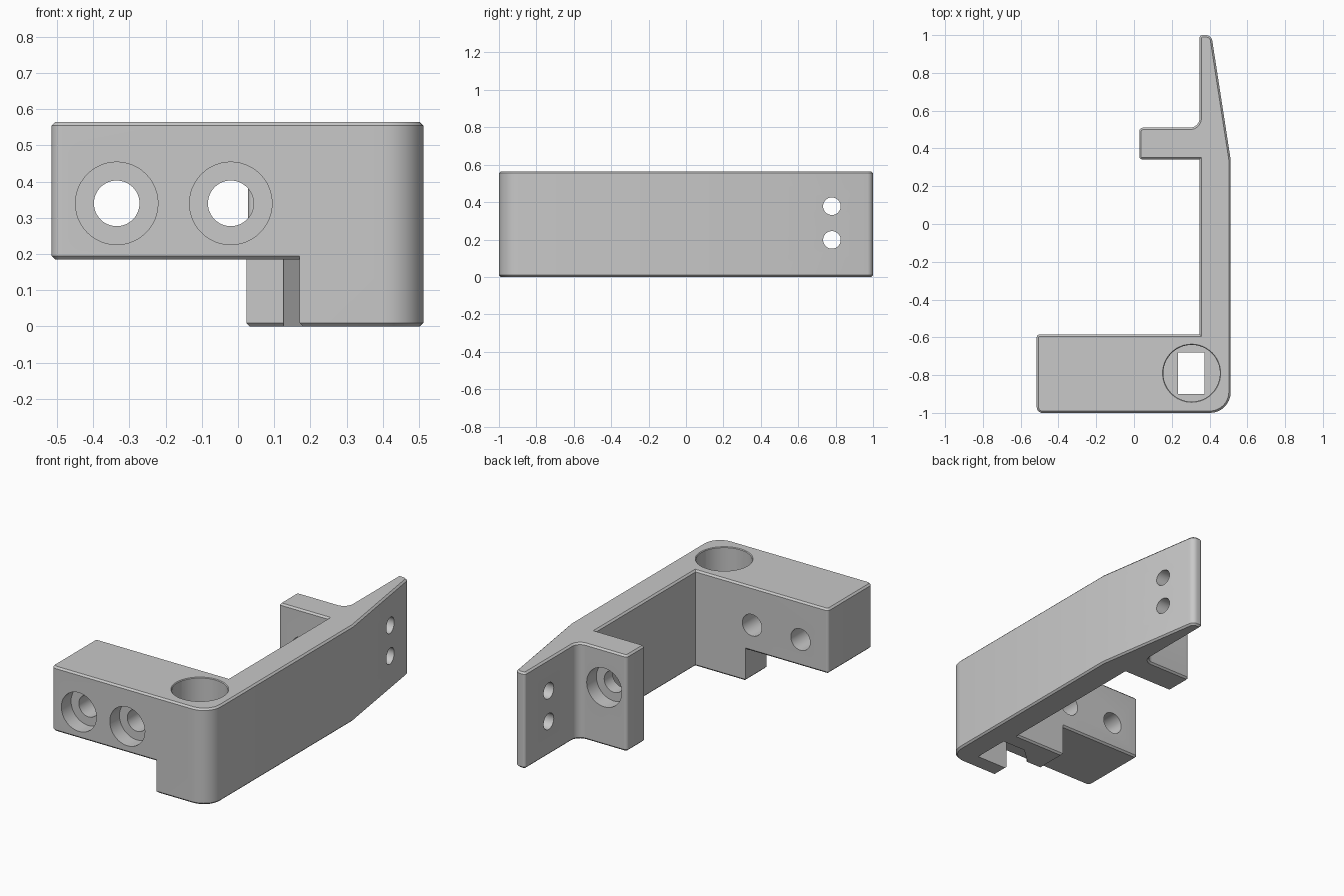
import bpy
import bmesh
from math import pi, tan
from mathutils import Matrix, Vector

if "Cube" in bpy.data.objects:
    bpy.data.objects.remove(bpy.data.objects["Cube"])

grey = bpy.data.materials.new("plain grey")
grey.use_nodes = True
colour = (0.58, 0.58, 0.58, 1)
grey.diffuse_color = colour
grey.node_tree.nodes["Principled BSDF"].inputs["Base Color"].default_value = colour

TOP = 0.565
UNDER = 0.185


def add_object(name, bm):
    bmesh.ops.recalc_face_normals(bm, faces=bm.faces)
    mesh = bpy.data.meshes.new(name)
    bm.to_mesh(mesh)
    bm.free()
    obj = bpy.data.objects.new(name, mesh)
    bpy.context.collection.objects.link(obj)
    mesh.materials.append(grey)
    return obj


def rounded(points, steps=8):
    """Outline from (x, y, radius) corners, with each corner filleted."""
    out = []
    for i, (x, y, r) in enumerate(points):
        p = Vector((x, y))
        if not r:
            out.append(p)
            continue
        a = (Vector(points[i - 1][:2]) - p).normalized()
        b = (Vector(points[(i + 1) % len(points)][:2]) - p).normalized()
        reach = r / tan(a.angle(b) / 2)
        centre = p + (a + b).normalized() * Vector((r, reach)).length
        start = (p + a * reach - centre).normalized()
        end = (p + b * reach - centre).normalized()
        for k in range(steps + 1):
            out.append(centre + start.slerp(end, k / steps).normalized() * r)
    return out


def prism(name, points, low, high, chamfer=0.0):
    bm = bmesh.new()
    base = bm.faces.new([bm.verts.new((p.x, p.y, low)) for p in rounded(points)])
    made = bmesh.ops.extrude_face_region(bm, geom=[base])["geom"]
    bmesh.ops.translate(bm, vec=(0, 0, high - low),
                        verts=[v for v in made if isinstance(v, bmesh.types.BMVert)])
    if base.is_valid and not any(len(e.link_faces) == 2 for e in base.edges):
        bm.faces.new([v for v in base.verts])
    bmesh.ops.recalc_face_normals(bm, faces=bm.faces)
    if chamfer:
        rims = [e for e in bm.edges if abs(e.verts[0].co.z - e.verts[1].co.z) < 1e-5]
        bmesh.ops.bevel(bm, geom=rims, offset=chamfer, segments=1, affect="EDGES")
    return add_object(name, bm)


def cylinder(name, centre, r1, r2, depth, axis="Z"):
    turn = {"X": Matrix.Rotation(pi / 2, 4, "Y"),
            "Y": Matrix.Rotation(pi / 2, 4, "X"), "Z": Matrix()}[axis]
    bm = bmesh.new()
    bmesh.ops.create_cone(bm, cap_ends=True, segments=48, radius1=r1, radius2=r2,
                          depth=depth, matrix=Matrix.Translation(centre) @ turn)
    return add_object(name, bm)


def combine(target, tool, operation):
    mod = target.modifiers.new(tool.name, "BOOLEAN")
    mod.object, mod.operation, mod.solver = tool, operation, "EXACT"
    bpy.context.view_layer.objects.active = target
    bpy.ops.object.modifier_apply(modifier=mod.name)
    bpy.data.objects.remove(tool)


def box(name, x0, x1, y0, y1, low, high):
    return prism(name, [(x0, y0, 0), (x1, y0, 0), (x1, y1, 0), (x0, y1, 0)], low, high)


# Side wall with its tapered tip, rear lug and corner block
bracket = prism("bracket", [
    (0.17, -1, 0), (0.512, -1, 0.11), (0.512, 0.34, 0), (0.41, 1, 0.035),
    (0.347, 1, 0.015), (0.347, 0.51, 0.05), (0.028, 0.51, 0.02),
    (0.028, 0.342, 0.015), (0.347, 0.342, 0), (0.347, -0.585, 0),
    (0.023, -0.585, 0), (0.023, -0.78, 0), (0.17, -0.78, 0)], 0, TOP, 0.01)

# Raised front arm
arm = prism("front_arm", [
    (-0.515, -1, 0.03), (0.36, -1, 0), (0.36, -0.585, 0),
    (-0.515, -0.585, 0.015)], UNDER, TOP, 0.01)
combine(bracket, arm, "UNION")

# Round pocket in the corner, with a rectangular opening and a slot below it
cx, cy = 0.305, -0.79
combine(bracket, cylinder("pocket", (cx, cy, 0.45), 0.15, 0.15, 0.4), "DIFFERENCE")
combine(bracket, cylinder("pocket_rim", (cx, cy, TOP), 0.144, 0.164, 0.02), "DIFFERENCE")
combine(bracket, box("opening", 0.232, 0.374, -0.9, -0.68, 0.1, 0.4), "DIFFERENCE")
slot = prism("slot", [
    (0.374, -0.9, 0), (0.374, -0.68, 0), (0.225, -0.68, 0), (0.125, -0.77, 0),
    (0.125, -0.9, 0)], -0.1, UNDER)
combine(bracket, slot, "DIFFERENCE")

# Counterbored screw holes: (x, hole centre y, counterbore face y)
for x, y, face in ((-0.335, -0.8, -1), (-0.02, -0.8, -1), (0.175, 0.43, 0.51)):
    combine(bracket, cylinder("screw_hole", (x, y, 0.34), 0.063, 0.063, 0.6, "Y"), "DIFFERENCE")
    combine(bracket, cylinder("counterbore", (x, face, 0.34), 0.114, 0.114, 0.18, "Y"), "DIFFERENCE")

# Pair of cross holes in the tapered tip
for z in (0.198, 0.378):
    combine(bracket, cylinder("tip_hole", (0.4, 0.78, z), 0.047, 0.047, 0.5, "X"), "DIFFERENCE")

# Smooth the curved walls and keep the edges sharp
bpy.ops.object.select_all(action="DESELECT")
bracket.select_set(True)
bpy.context.view_layer.objects.active = bracket
bpy.ops.object.shade_smooth_by_angle(angle=0.45)
